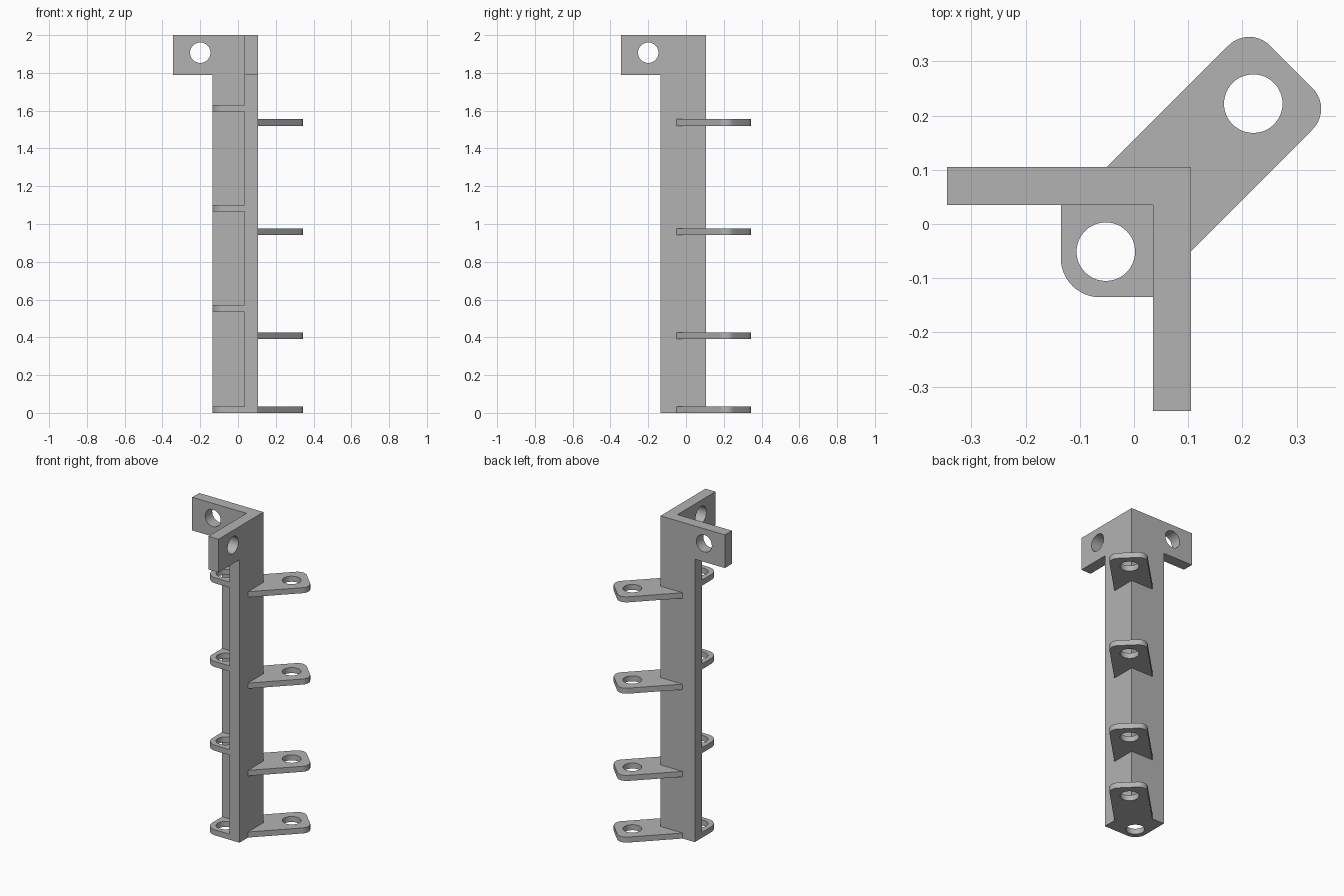
import bpy, bmesh
from math import cos, sin, pi, sqrt
from mathutils import Matrix, Vector

default = bpy.data.objects.get("Cube")
if default:
    bpy.data.objects.remove(default)

# Main sizes
OUT, IN, EDGE, TAB = 0.105, 0.035, -0.135, -0.345
HEIGHT, TAB_Z, PLATE = 2.0, 1.79, 0.035
HOLE = 0.054

grey = bpy.data.materials.new("plain_grey")
grey.use_nodes = True
colour = (0.45, 0.45, 0.45, 1)
grey.diffuse_color = colour
grey.node_tree.nodes["Principled BSDF"].inputs["Base Color"].default_value = colour

# Maps profile (u, v, depth) to the world
FLAT = Matrix.Identity(3)
FACING_Y = Matrix(((1, 0, 0), (0, 0, 1), (0, 1, 0)))
FACING_X = Matrix(((0, 0, 1), (1, 0, 0), (0, 1, 0)))


def prism(name, points, low, high, frame=FLAT):
    """Extrude a closed 2D profile between two depths."""
    bm = bmesh.new()
    face = bm.faces.new([bm.verts.new(frame @ Vector((u, v, low))) for u, v in points])
    moved = bmesh.ops.extrude_face_region(bm, geom=[face])["geom"]
    verts = [g for g in moved if isinstance(g, bmesh.types.BMVert)]
    bmesh.ops.translate(bm, verts=verts, vec=frame @ Vector((0, 0, high - low)))
    bmesh.ops.recalc_face_normals(bm, faces=bm.faces)
    mesh = bpy.data.meshes.new(name)
    bm.to_mesh(mesh)
    bm.free()
    mesh.materials.append(grey)
    obj = bpy.data.objects.new(name, mesh)
    bpy.context.collection.objects.link(obj)
    return obj


def arc(cx, cy, radius, start, end, steps):
    angles = [start + (end - start) * i / steps for i in range(steps + 1)]
    return [(cx + radius * cos(a), cy + radius * sin(a)) for a in angles]


def circle(cx, cy, radius=HOLE):
    return arc(cx, cy, radius, 0, 2 * pi, 48)[:-1]


def combine(target, tool, operation):
    """Apply a boolean and discard the tool."""
    mod = target.modifiers.new("cut", "BOOLEAN")
    mod.operation, mod.solver, mod.object = operation, "EXACT", tool
    bpy.context.view_layer.objects.active = target
    bpy.ops.object.modifier_apply(modifier=mod.name)
    bpy.data.objects.remove(tool)


def smooth(obj):
    bpy.ops.object.select_all(action="DESELECT")
    obj.select_set(True)
    bpy.context.view_layer.objects.active = obj
    bpy.ops.object.shade_smooth_by_angle(angle=pi / 6)


# Angle post: two walls, each with a drilled tab at the top
wall = [(EDGE, 0), (OUT, 0), (OUT, HEIGHT), (TAB, HEIGHT), (TAB, TAB_Z), (EDGE, TAB_Z)]
post = prism("angle_post", wall, IN, OUT, FACING_Y)
combine(post, prism("side_wall", wall, IN, OUT, FACING_X), "UNION")
for frame in (FACING_Y, FACING_X):
    drill = prism("drill", circle(-0.2, 1.907), IN - 0.02, OUT + 0.02, frame)
    combine(post, drill, "DIFFERENCE")
smooth(post)


def lugs(name, outline, centre, heights):
    """Stack of equal drilled plates."""
    first = prism(name + "_1", outline, 0, PLATE)
    combine(first, prism("drill", circle(*centre), -0.02, PLATE + 0.02), "DIFFERENCE")
    smooth(first)
    for i, z in enumerate(heights, 1):
        lug = first if i == 1 else bpy.data.objects.new(f"{name}_{i}", first.data)
        if i > 1:
            bpy.context.collection.objects.link(lug)
        lug.location.z = z


# Inner lugs fill the corner between the walls
r = 0.072
inner = [(IN, IN), (EDGE, IN)] + arc(EDGE + r, EDGE + r, r, pi, 1.5 * pi, 12) + [(IN, EDGE)]
lugs("inner_lug", inner, (-0.052, -0.051), (0, 0.535, 1.065, 1.595))

# Outer lugs point diagonally away from the post corner
r, half, tip = 0.054, 0.155 / sqrt(2), 0.58 / sqrt(2)
end = (arc(tip - r, -half + r, r, -pi / 2, 0, 10)
       + arc(tip - r, half - r, r, 0, pi / 2, 10))
turned = [((a - b) / sqrt(2), (a + b) / sqrt(2)) for a, b in end]
outer = [(OUT, OUT), (OUT, OUT - 0.155)] + turned + [(OUT - 0.155, OUT)]
lugs("outer_lug", outer, (0.22, 0.222), (0, 0.39, 0.942, 1.52))
